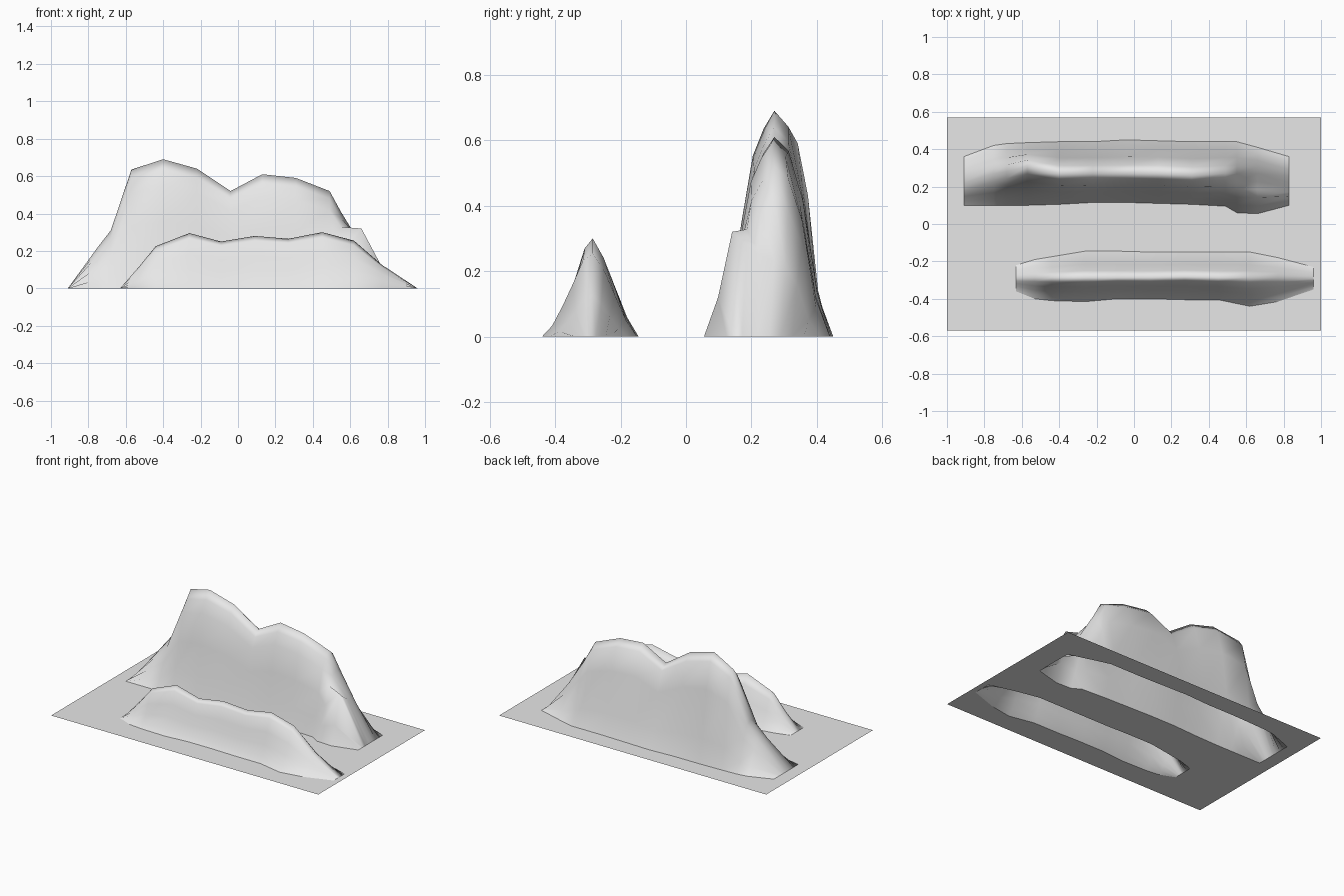
import bpy, bmesh

if "Cube" in bpy.data.objects:
    bpy.data.objects.remove(bpy.data.objects["Cube"])

grey = bpy.data.materials.new("light grey")
grey.diffuse_color = (0.8, 0.8, 0.8, 1)
grey.use_nodes = True
grey.node_tree.nodes["Principled BSDF"].inputs["Base Color"].default_value = grey.diffuse_color


def finish(bm, name, smooth):
    mesh = bpy.data.meshes.new(name)
    bm.to_mesh(mesh)
    bm.free()
    mesh.materials.append(grey)
    for p in mesh.polygons:
        p.use_smooth = smooth
    ob = bpy.data.objects.new(name, mesh)
    bpy.context.collection.objects.link(ob)


def ridge(name, columns, south, north, spur=None):
    """Height grid: columns are (x, south edge y, crest y, north edge y, crest z)."""
    bm = bmesh.new()
    grid = []
    for i, (x, s, c, n, h) in enumerate(columns):
        col = []
        for k, f in enumerate(south):
            col.append([x, s + (c - s) * k / (len(south) - 1), h * f])
        for k, f in enumerate(north, 1):
            col.append([x, c + (n - c) * k / len(north), h * f])
        if spur and spur[0] == i:
            for k, z in enumerate(spur[1]):
                col[k][2] = z
        grid.append([bm.verts.new(p) for p in col])
    for a, b in zip(grid, grid[1:]):
        for k in range(len(a) - 1):
            bm.faces.new((a[k], b[k], b[k + 1], a[k + 1]))
    outline = [g[0].co.copy() for g in grid] + [v.co.copy() for v in grid[-1][1:]]
    outline += [g[-1].co.copy() for g in reversed(grid[:-1])]
    outline += [v.co.copy() for v in reversed(grid[0][1:-1])]
    finish(bm, name, True)
    return outline


# tall back ridge with a spur at its right end
tall = ridge("tall_ridge", [
    (-.91, .10, .22, .36, 0), (-.75, .10, .27, .42, .22), (-.68, .10, .28, .43, .31),
    (-.57, .10, .31, .435, .635), (-.40, .105, .27, .44, .69), (-.22, .115, .27, .44, .64),
    (-.04, .115, .27, .45, .52), (.13, .11, .27, .445, .61), (.31, .105, .26, .44, .59),
    (.49, .095, .27, .44, .52), (.55, .06, .27, .44, .41), (.66, .055, .27, .41, .23),
    (.83, .10, .22, .36, 0)],
    (0, .22, .52, .80, .92, 1), (.93, .68, .22, 0),
    spur=(11, (0, .12, .32, .28, .25)))

# low front ridge
low = ridge("low_ridge", [
    (-.63, -.36, -.29, -.22, 0), (-.53, -.40, -.285, -.19, .115),
    (-.44, -.41, -.285, -.175, .225), (-.26, -.415, -.285, -.145, .295),
    (-.09, -.40, -.285, -.145, .25), (.09, -.40, -.285, -.15, .28),
    (.27, -.405, -.28, -.15, .265), (.45, -.405, -.285, -.15, .30),
    (.62, -.44, -.285, -.15, .255), (.77, -.415, -.285, -.18, .125),
    (.96, -.35, -.29, -.23, 0)],
    (0, .13, .36, .62, .90, 1), (.80, .50, .20, 0))

# flat ground sheet, open under each ridge
bm = bmesh.new()
sheet = [(-1, -.57, 0), (1, -.57, 0), (1, .57, 0), (-1, .57, 0)]
for loop in (sheet, tall, low):
    vs = [bm.verts.new((p[0], p[1], 0)) for p in loop]
    for a, b in zip(vs, vs[1:] + vs[:1]):
        bm.edges.new((a, b))
bmesh.ops.triangle_fill(bm, use_beauty=True, edges=bm.edges[:], normal=(0, 0, 1))
for f in bm.faces:
    f.normal_update()
    if f.normal.z < 0:
        f.normal_flip()
finish(bm, "ground_sheet", False)
